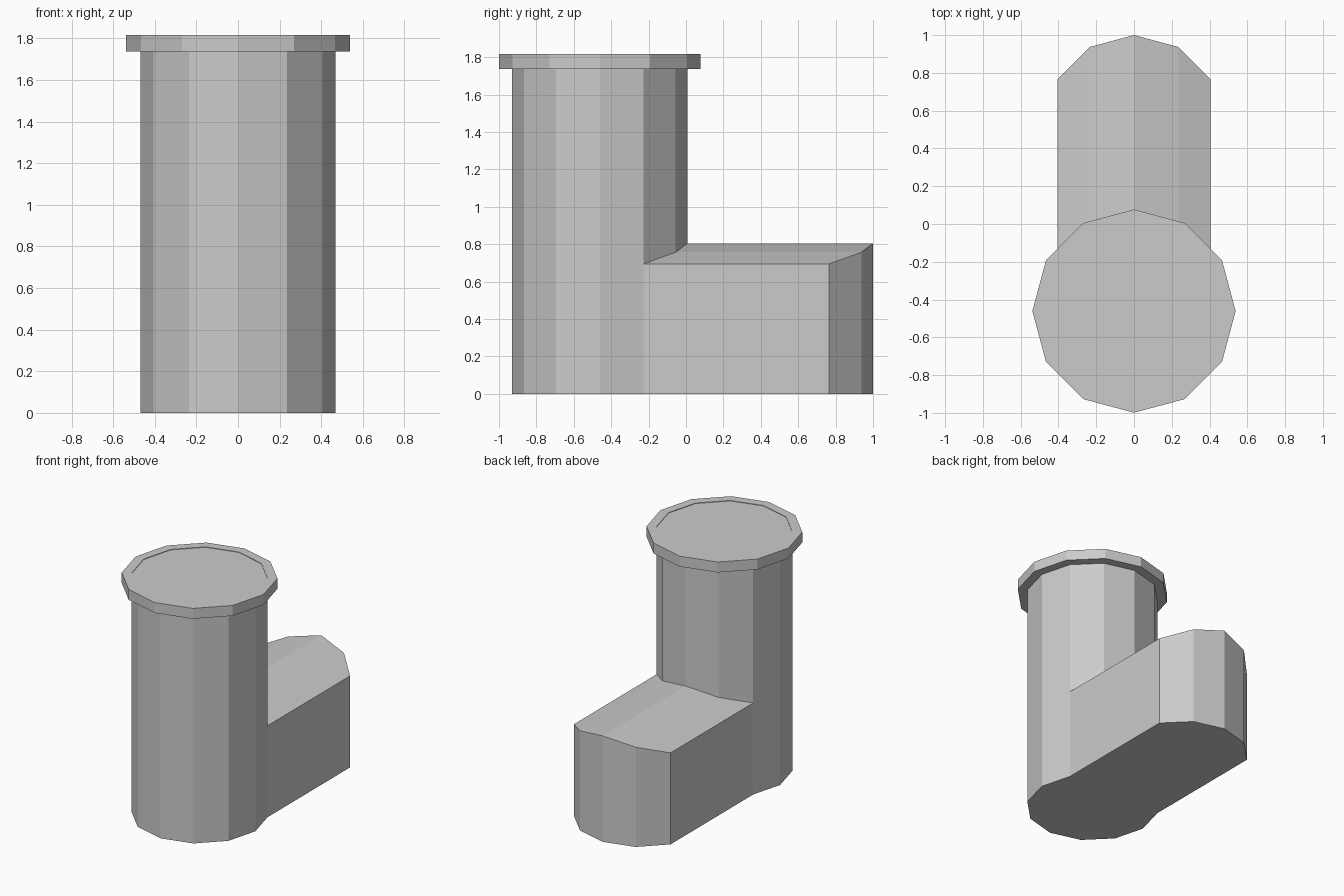
import bpy, bmesh
from math import sin, cos, radians

if "Cube" in bpy.data.objects:
    bpy.data.objects.remove(bpy.data.objects["Cube"])

CY = -0.461      # column axis in y
R = 0.469        # column radius
SHIFT = 0.992    # length of the base block
SIDES = 12


def finish(bm, name):
    bmesh.ops.recalc_face_normals(bm, faces=bm.faces)
    mesh = bpy.data.meshes.new(name)
    bm.to_mesh(mesh)
    bm.free()
    obj = bpy.data.objects.new(name, mesh)
    bpy.context.collection.objects.link(obj)
    return obj


def lathe(name, profile, closed):
    """Turn an (r, z) profile into a 12-sided body around the column axis."""
    bm = bmesh.new()
    rings = [[bm.verts.new((r * cos(radians(30 * i)), CY + r * sin(radians(30 * i)), z))
              for i in range(SIDES)] for r, z in profile]
    pairs = list(zip(rings, rings[1:]))
    if closed:
        pairs.append((rings[-1], rings[0]))
    else:
        bm.faces.new(rings[0])
        bm.faces.new(rings[-1])
    for a, b in pairs:
        for i in range(SIDES):
            j = (i + 1) % SIDES
            bm.faces.new((a[i], a[j], b[j], b[i]))
    return finish(bm, name)


# Upright column, its top a hair below the rim
lathe("column", [(R, 0), (R, 1.813)], closed=False)

# Projecting rim around the column top
lathe("top_rim", [(R, 1.738), (0.538, 1.738), (0.538, 1.817), (R, 1.817)], closed=True)

# Base block: the column's rear outline swept backwards under an arched top
heights = [0.695, 0.757, 0.805, 0.757, 0.695]
bm = bmesh.new()
cols = []
for k, h in enumerate(heights):
    a = radians(30 + 30 * k)
    x, y = R * cos(a), CY + R * sin(a)
    cols.append([bm.verts.new(p) for p in
                 ((x, y, 0), (x, y, h), (x, y + SHIFT, h), (x, y + SHIFT, 0))])
for a, b in zip(cols, cols[1:]):
    for i in (1, 2, 3):          # top, rear and underside strips
        j = (i + 1) % 4
        bm.faces.new((a[i], a[j], b[j], b[i]))
bm.faces.new(cols[0])
bm.faces.new(cols[-1])
finish(bm, "base_block")
